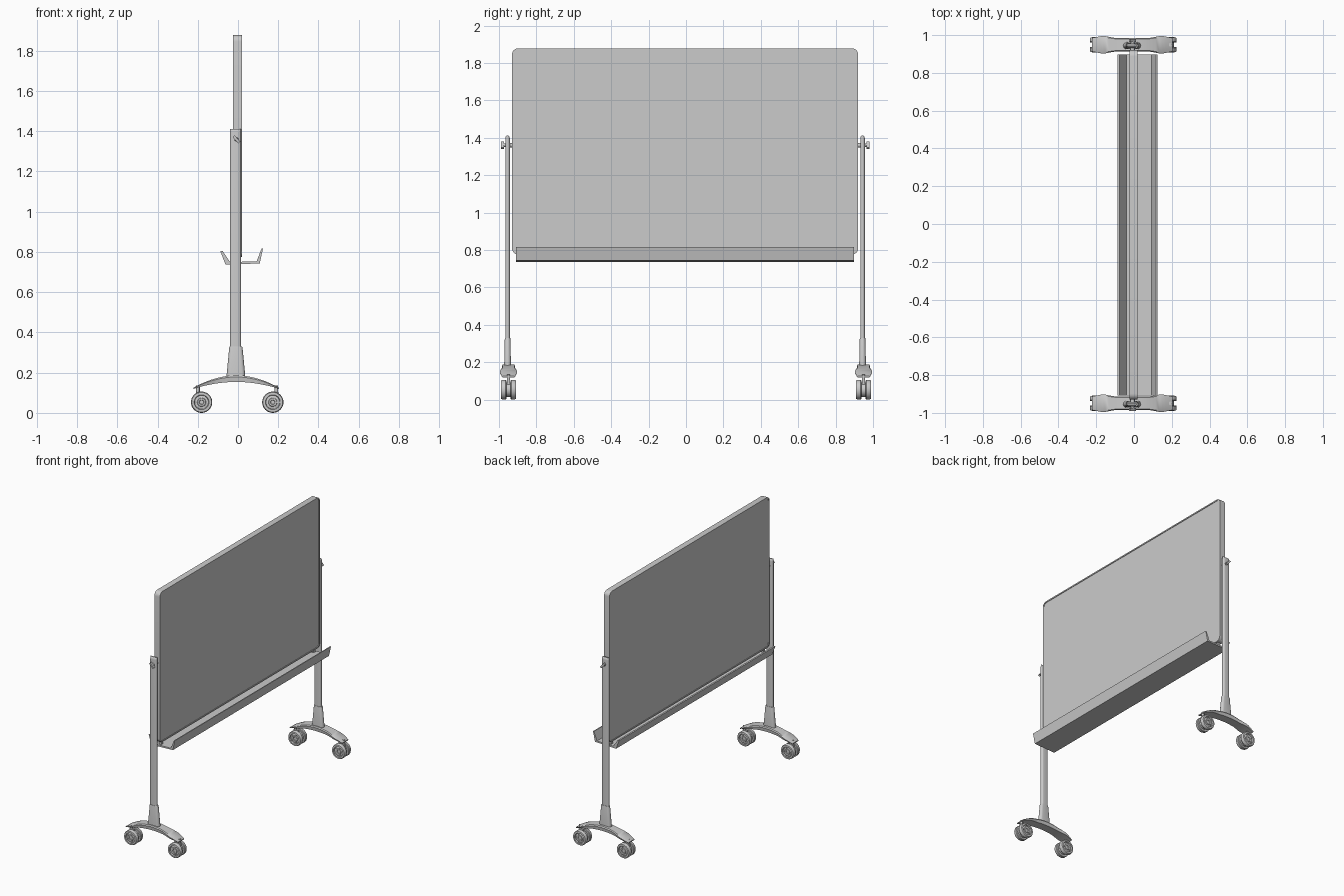
import bpy, bmesh
from math import sin, cos, pi, radians
from mathutils import Matrix, Vector

cube = bpy.data.objects.get("Cube")
if cube:
    bpy.data.objects.remove(cube)

GREY = (0.6, 0.6, 0.6, 1)
mat = bpy.data.materials.new("light grey")
mat.use_nodes = True
mat.diffuse_color = GREY
mat.node_tree.nodes["Principled BSDF"].inputs["Base Color"].default_value = GREY

MID = -0.005        # y centre of board, tray and posts


def loft(name, rings, closed=False, smooth=True):
    """Skin a list of equal rings of points; cap the ends unless closed."""
    bm = bmesh.new()
    loops = [[bm.verts.new(p) for p in ring] for ring in rings]
    n = len(loops[0])
    pairs = list(zip(loops, loops[1:]))
    if closed:
        pairs.append((loops[-1], loops[0]))
    else:
        bm.faces.new(loops[0])
        bm.faces.new(loops[-1])
    for a, b in pairs:
        for i in range(n):
            j = (i + 1) % n
            bm.faces.new((a[i], a[j], b[j], b[i]))
    bmesh.ops.recalc_face_normals(bm, faces=bm.faces)
    mesh = bpy.data.meshes.new(name)
    bm.to_mesh(mesh)
    bm.free()
    mesh.materials.append(mat)
    obj = bpy.data.objects.new(name, mesh)
    bpy.context.collection.objects.link(obj)
    if smooth:
        bpy.ops.object.select_all(action="DESELECT")
        obj.select_set(True)
        bpy.context.view_layer.objects.active = obj
        bpy.ops.object.shade_smooth_by_angle(angle=radians(35))
    return obj


def lathe_y(name, profile, centre, closed=False, segs=32):
    """Turn (radius, y) pairs about an axis along y."""
    c = Vector(centre)
    return loft(name, [[c + Vector((r * cos(2 * pi * i / segs), y, r * sin(2 * pi * i / segs)))
                        for i in range(segs)] for r, y in profile], closed)


def box(name, centre, size, turn=0):
    """Box, optionally turned about the y axis."""
    rot = Matrix.Rotation(turn, 3, "Y")
    c, (a, b, h) = Vector(centre), [s / 2 for s in size]
    return loft(name, [[c + rot @ Vector((x, y, z)) for x, y in ((-a, -b), (a, -b), (a, b), (-a, b))]
                       for z in (-h, h)], smooth=False)


def stadium(xc, yc, z, length, width, segs=8):
    """Flat oval ring with its length along x."""
    r, half = width / 2, (length - width) / 2
    pts = []
    for side, start in ((1, -pi / 2), (-1, pi / 2)):
        for i in range(segs + 1):
            a = start + pi * i / segs
            pts.append((xc + side * half + r * cos(a), yc + r * sin(a), z))
    return pts


def board_ring(x, inset):
    """Rounded rectangle in the yz plane."""
    hy, hz, r = 0.925 - inset, 0.551 - inset, 0.032 - inset
    pts = []
    for k, (sy, sz) in enumerate(((1, 1), (-1, 1), (-1, -1), (1, -1))):
        for i in range(7):
            a = pi / 2 * (k + i / 6)
            pts.append((x, MID + sy * (hy - r) + r * cos(a), 1.327 + sz * (hz - r) + r * sin(a)))
    return pts


# Board with a thin raised rim on both faces
loft("board", [board_ring(x, inset) for x, inset in
               ((-0.021, 0.009), (-0.025, 0.009), (-0.025, 0), (0.019, 0), (0.019, 0.009), (0.015, 0.009))])

# Two-sided tray with sloping lips
tray = ((-0.088, 0.804), (-0.062, 0.737), (0.108, 0.743), (0.124, 0.816),
        (0.117, 0.816), (0.092, 0.753), (-0.040, 0.750), (-0.076, 0.804))
loft("tray", [[(x, MID + y, z) for x, z in tray] for y in (-0.903, 0.903)], smooth=False)

for s, side in ((1, "left"), (-1, "right")):
    yp = MID + s * 0.949       # post centre
    yf = s * 0.949             # foot centre

    box(f"{side}_tray_bracket", (-0.003, MID + s * 0.88, 0.764), (0.02, 0.02, 0.03))

    # Flat oval post with a rounded top, in a tapered collar
    post = [stadium(-0.0125, yp, z, 0.055, 0.024) for z in (0.18, 1.395)]
    for i in range(1, 5):
        a = i * pi / 10
        post.append([(x, yp + (y - yp) * cos(a), z + 0.018 * sin(a)) for x, y, z in post[1]])
    loft(f"{side}_post", post)
    loft(f"{side}_collar", [stadium(-0.0105, yp, z, l, w) for z, l, w in
                            ((0.17, 0.095, 0.038), (0.19, 0.092, 0.036), (0.325, 0.066, 0.03), (0.33, 0.062, 0.028))])

    # Pivot pin, spacer and winged locking knob
    pin = (-0.008, yp, 1.36)
    lathe_y(f"{side}_pivot_pin", [(0.006, s * -0.03), (0.006, s * 0.03)], pin, segs=16)
    lathe_y(f"{side}_pivot_spacer", [(0.012, s * -0.026), (0.012, s * -0.011)], pin, segs=16)
    lathe_y(f"{side}_knob_collar", [(0.010, s * 0.011), (0.009, s * 0.022)], pin, segs=16)
    box(f"{side}_knob_wing", (pin[0], yp + s * 0.028, pin[2]), (0.042, 0.016, 0.013), radians(48))

    # Arched foot, widest above the casters
    rings = []
    for i in range(25):
        t = -1 + i / 12
        x = -0.009 + 0.213 * t
        half = 0.036 + 0.012 * max(0, 1 - abs(abs(t) - 0.72) / 0.28)
        top = 0.187 - 0.062 * abs(t) ** 1.9
        low = 0.154 - 0.034 * abs(t) ** 1.9
        low = min(low, top - 0.006)
        rim = top - 0.25 * (top - low)
        rings.append([(x, yf + dy * half, z) for dy, z in
                      ((-0.9, low), (0.9, low), (1, rim), (0.86, top), (-0.86, top), (-1, rim))])
    loft(f"{side}_foot", rings)

    # Twin-wheel casters
    for e, end in ((-1, "back"), (1, "front")):
        name = f"{side}_{end}_caster"
        x = -0.004 + e * 0.177
        hub = (x, yf, 0.053)
        for w in (-1, 1):
            tread = ((0.034, 0.012), (0.050, 0.012), (0.053, 0.016), (0.053, 0.032), (0.049, 0.039),
                     (0.037, 0.040), (0.034, 0.031))
            lathe_y(f"{name}_{'outer' if w == s else 'inner'}_tyre", [(r, w * y) for r, y in tread], hub, True)
            disc = ((0.035, 0.014), (0.035, 0.030), (0.022, 0.033), (0.020, 0.037), (0.012, 0.037), (0.010, 0.033))
            lathe_y(f"{name}_{'outer' if w == s else 'inner'}_hub", [(r, w * y) for r, y in disc], hub)
            # Hub spokes
            for k in range(5):
                a = 2 * pi * k / 5
                box(f"{name}_spoke", (x + 0.028 * cos(a), yf + w * 0.033, 0.053 + 0.028 * sin(a)),
                    (0.014, 0.006, 0.006), -a)
        lathe_y(f"{name}_body", [(0.038, -0.013), (0.038, 0.013)], hub)
        box(f"{name}_fork", (x + e * 0.012, yf, 0.092), (0.032, 0.018, 0.024))
        xs = x + e * 0.018
        loft(f"{name}_stem", [[(xs + 0.009 * cos(2 * pi * i / 16), yf + 0.009 * sin(2 * pi * i / 16), z)
                               for i in range(16)] for z in (0.09, 0.135)])
